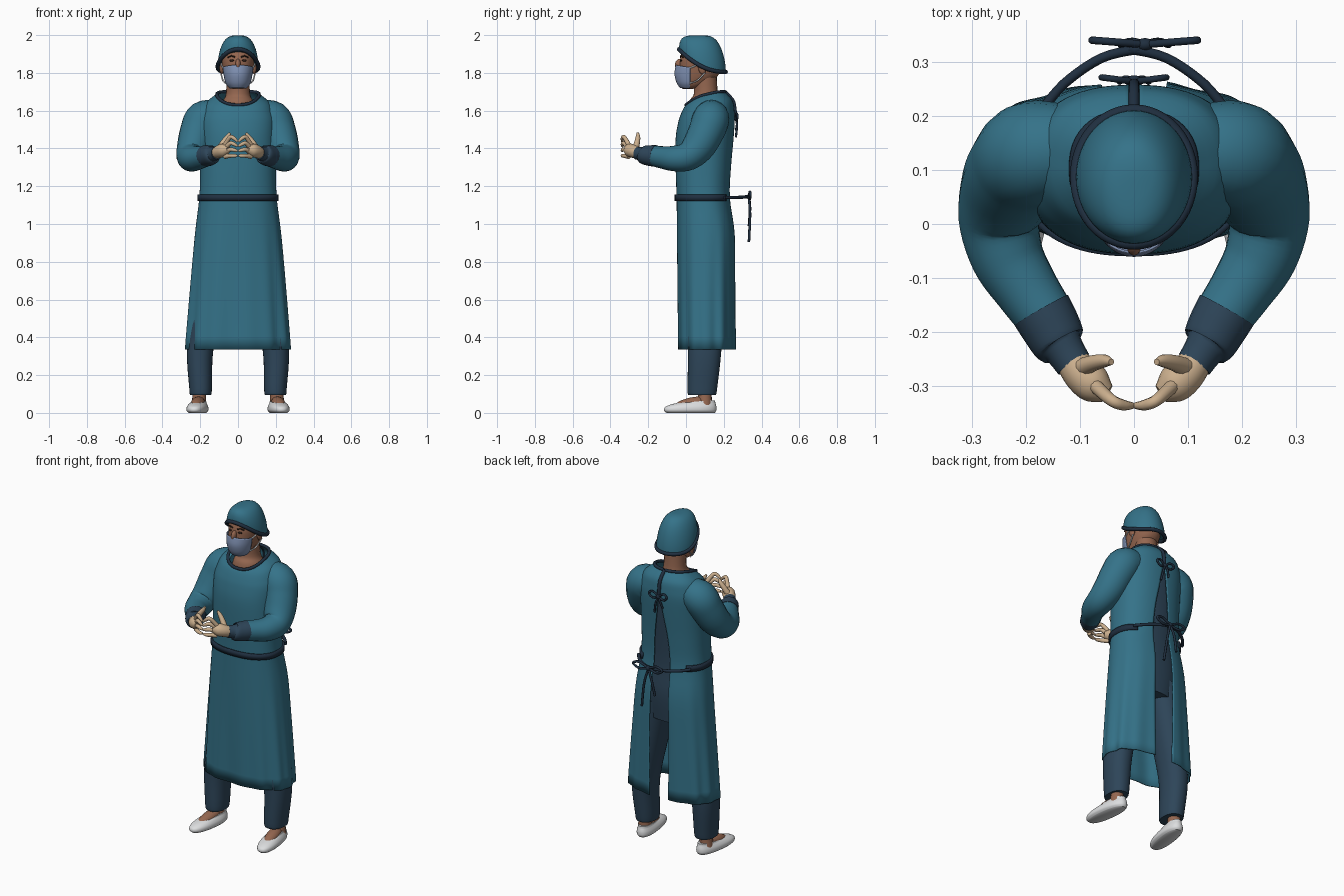
import bpy, bmesh, math
from mathutils import Matrix, Vector

cube = bpy.data.objects.get("Cube")
if cube:
    bpy.data.objects.remove(cube)


def material(name, r, g, b):
    m = bpy.data.materials.new(name)
    m.use_nodes = True
    m.diffuse_color = (r, g, b, 1)
    bsdf = next(n for n in m.node_tree.nodes if n.type == 'BSDF_PRINCIPLED')
    bsdf.inputs["Base Color"].default_value = (r, g, b, 1)
    bsdf.inputs["Roughness"].default_value = 0.8
    return m


TEAL = material("gown teal", 0.035, 0.17, 0.25)
NAVY = material("scrubs navy", 0.027, 0.06, 0.10)
TRIM = material("trim dark blue", 0.014, 0.028, 0.05)
SKIN = material("skin brown", 0.30, 0.135, 0.08)
GLOVE = material("glove cream", 0.60, 0.43, 0.27)
MASK = material("mask blue", 0.22, 0.29, 0.46)
WHITE = material("shoe white", 0.72, 0.73, 0.74)
HAIR = material("brow dark brown", 0.03, 0.015, 0.01)


def finish(mesh, name, mat):
    mesh.materials.clear()
    mesh.materials.append(mat)
    for p in mesh.polygons:
        p.use_smooth = True
        p.material_index = 0
    mesh.set_sharp_from_angle(angle=math.radians(50))
    ob = bpy.data.objects.new(name, mesh)
    bpy.context.collection.objects.link(ob)
    return ob


def smooth_path(pts, steps):
    """Catmull-Rom interpolation of equal-length tuples."""
    out = []
    for i in range(len(pts) - 1):
        a, b = pts[max(i - 1, 0)], pts[i]
        c, d = pts[i + 1], pts[min(i + 2, len(pts) - 1)]
        for k in range(steps):
            t = k / steps
            out.append(tuple(
                q + 0.5 * t * (r - p + t * (2 * p - 5 * q + 4 * r - s + t * (3 * (q - r) + s - p)))
                for p, q, r, s in zip(a, b, c, d)))
    return out + [tuple(pts[-1])]


def ring(sec, n, power=2.0, fold=None, cx=0):
    """Section: z, half width, front y, back y, half slit at the back, tilt, centre x."""
    z, hw, yf, yb, slit, tilt, ox = (tuple(sec) + (0, 0, 0))[:7]
    a0 = math.asin(min(1, max(slit, 0) / hw) ** (power / 2)) if slit > 0 else 0
    count = n if slit > 0 else n + 1
    pts = []
    for i in range(n):
        th = a0 + (2 * math.pi - 2 * a0) * i / (count - 1)
        s, c = math.sin(th), math.cos(th)
        k = 1 + (fold(th, z) if fold else 0)
        x = hw * k * math.copysign(abs(s) ** (2 / power), s)
        y = (yf + yb) / 2 + (yb - yf) / 2 * k * math.copysign(abs(c) ** (2 / power), c)
        pts.append(Vector((x + ox + cx, y, z + tilt * (c + 0.55 * s * s))))
    return pts


def loft(name, mat, secs, n=48, power=2.0, steps=4, fold=None, cap=True, thick=0, cx=0):
    bm = bmesh.new()
    is_open = len(secs[0]) > 4 and secs[0][4] > 0
    rows = [[bm.verts.new(p) for p in ring(s, n, power, fold, cx)]
            for s in smooth_path(secs, steps)]
    for lo, hi in zip(rows, rows[1:]):
        for i in range(n - 1 if is_open else n):
            j = (i + 1) % n
            bm.faces.new((lo[i], lo[j], hi[j], hi[i]))
    if cap and not is_open:
        bm.faces.new(rows[0])
        bm.faces.new(rows[-1])
    bmesh.ops.recalc_face_normals(bm, faces=bm.faces)
    mesh = bpy.data.meshes.new(name)
    bm.to_mesh(mesh)
    bm.free()
    ob = finish(mesh, name, mat)
    if thick:
        mod = ob.modifiers.new("thickness", 'SOLIDIFY')
        mod.thickness = thick
    return ob


def tube(name, mat, pts, radius=None, steps=5, closed=False, sides=3):
    """Round tube through points; a fourth value is the radius."""
    pts = [tuple(p) + ((radius,) if radius else ()) for p in pts]
    if steps > 1:
        pts = smooth_path(pts, steps)
    cu = bpy.data.curves.new(name, 'CURVE')
    cu.dimensions = '3D'
    cu.bevel_depth, cu.bevel_resolution, cu.use_fill_caps = 1, sides, True
    sp = cu.splines.new('POLY')
    sp.points.add(len(pts) - 1)
    sp.use_cyclic_u = closed
    for p, (x, y, z, r) in zip(sp.points, pts):
        p.co, p.radius = (x, y, z, 1), r
    tmp = bpy.data.objects.new(name + " path", cu)
    bpy.context.collection.objects.link(tmp)
    mesh = bpy.data.meshes.new_from_object(
        tmp.evaluated_get(bpy.context.evaluated_depsgraph_get()))
    bpy.data.objects.remove(tmp)
    return finish(mesh, name, mat)


def ball(name, mat, loc, size, tilt=0):
    bm = bmesh.new()
    bmesh.ops.create_uvsphere(bm, u_segments=20, v_segments=12, radius=1, matrix=Matrix.Translation(loc)
                              @ Matrix.Rotation(tilt, 4, 'X') @ Matrix.Diagonal((*size, 1)))
    mesh = bpy.data.meshes.new(name)
    bm.to_mesh(mesh)
    bm.free()
    return finish(mesh, name, mat)


# Gown, open down the back, with folds that grow toward the hem
def skirt_folds(th, z):
    f = min(1, max(0, (1.1 - z) / 0.7))
    return f * (0.018 * math.sin(13 * th) + 0.014 * math.sin(7 * th + 1))


COLLAR = (1.665, 0.112, 0.0, 0.205, 0.006, 0.035)
loft("gown", TEAL, [
    (0.335, 0.278, -0.04, 0.262, 0.06, 0), (0.7, 0.25, -0.045, 0.262, 0.065, 0),
    (0.95, 0.228, -0.048, 0.26, 0.06, 0), (1.14, 0.205, -0.05, 0.235, 0.055, 0),
    (1.3, 0.2, -0.055, 0.24, 0.045, 0), (1.45, 0.2, -0.055, 0.252, 0.022, 0),
    (1.54, 0.2, -0.042, 0.258, 0.008, 0.005), (1.59, 0.188, -0.028, 0.256, 0.006, 0.01),
    (1.635, 0.165, -0.012, 0.245, 0.006, 0.02), COLLAR],
    n=120, power=2.35, fold=skirt_folds, thick=0.006)
tube("collar_trim", TRIM, ring(COLLAR, 48, 2.35), 0.009, steps=1)
tube("back_seam_trim", TRIM, [(0, 0.206, 1.7), (0, 0.247, 1.655), (0, 0.258, 1.61), (0, 0.261, 1.56)], 0.01)

# Scrubs under the gown
loft("scrub_top", NAVY, [
    (0.78, 0.16, 0.0, 0.21), (0.95, 0.19, -0.02, 0.225), (1.14, 0.175, -0.03, 0.212),
    (1.45, 0.175, -0.03, 0.23), (1.56, 0.15, 0.0, 0.235), (1.62, 0.09, 0.04, 0.2)], power=2.3)

# Belt, its loose ends and the bows
loft("belt", TRIM, [(1.122, 0.214, -0.06, 0.246, 0.15, 0), (1.156, 0.214, -0.06, 0.246, 0.15, 0)],
     n=64, power=2.35, steps=1, thick=0.012)


def bow(name, cx, y, z, w, drop, r):
    ball(name + "_knot", TRIM, (cx, y, z), (0.016, 0.012, 0.014))
    for s in (1, -1):
        tube(name + "_loop", TRIM, [(cx, y, z), (cx + s * w * 0.6, y + 0.005, z + 0.025),
             (cx + s * w, y + 0.008, z + 0.01), (cx + s * w * 0.6, y + 0.005, z - 0.012), (cx, y, z)], r)
        length = drop if s > 0 else drop * 0.65
        tube(name + "_tail", TRIM, [(cx, y, z), (cx + s * w * 0.25, y + 0.006, z - length * 0.4),
             (cx + s * w * 0.45, y, z - length)], r)


bow("waist_bow", 0.02, 0.333, 1.145, 0.098, 0.24, 0.007)
bow("neck_bow", 0, 0.264, 1.56, 0.06, 0.1, 0.006)

# Neck and head
tube("neck", SKIN, [(0, 0.103, 1.6, 0.095), (0, 0.103, 1.645, 0.085), (0, 0.105, 1.69, 0.064),
                    (0, 0.1, 1.8, 0.062)], sides=8)
loft("head", SKIN, [
    (1.716, 0.03, -0.018, 0.04), (1.735, 0.053, -0.03, 0.1), (1.78, 0.072, -0.036, 0.165),
    (1.83, 0.083, -0.034, 0.188), (1.88, 0.088, -0.03, 0.192), (1.93, 0.08, -0.01, 0.18),
    (1.96, 0.05, 0.03, 0.14)], power=2.2)
ball("nose", SKIN, (0, -0.038, 1.847), (0.014, 0.02, 0.028), -0.3)

# Face mask wrapped round the jaw
loft("face_mask", MASK, [
    (1.718, 0.044, -0.032, 0.08, 0, -0.002), (1.745, 0.066, -0.05, 0.12, 0, -0.003),
    (1.79, 0.077, -0.061, 0.14, 0, -0.005), (1.832, 0.084, -0.054, 0.15, 0, -0.01)],
    power=2.1, cap=False, thick=0.004)
face = bpy.data.objects["face_mask"].data
bm = bmesh.new()
bm.from_mesh(face)
bmesh.ops.bisect_plane(bm, geom=bm.verts[:] + bm.edges[:] + bm.faces[:],
                       plane_co=(0, 0.022, 0), plane_no=(0, 1, 0), clear_outer=True)
bm.to_mesh(face)
bm.free()

# Cap dome with a tilted rim
dome = []
for k in range(11):
    a = math.radians(8.9 * k)
    r = math.cos(a) ** 0.65
    dome.append((1.865 + 0.134 * math.sin(a), 0.108 * r, 0.088 - 0.125 * r, 0.088 + 0.123 * r,
                 0, -0.06 * math.cos(a) ** 2))
loft("cap", TEAL, dome, steps=1)
tube("cap_band", TRIM, ring(dome[0], 48), 0.011, steps=1, closed=True)

for s, side in ((1, "left"), (-1, "right")):
    def mirrored(*pts):
        return [(s * p[0],) + tuple(p[1:]) for p in pts]

    # Face details
    ball(side + "_ear", SKIN, (s * 0.086, 0.085, 1.825), (0.012, 0.02, 0.033), 0.2)
    ball(side + "_eye", HAIR, (s * 0.033, -0.027, 1.866), (0.013, 0.006, 0.006))
    tube(side + "_brow", HAIR, mirrored((0.015, -0.029, 1.883), (0.035, -0.026, 1.89),
                                        (0.054, -0.015, 1.882)), 0.004)
    tube(side + "_upper_mask_strap", WHITE, mirrored((0.078, 0.02, 1.826), (0.086, 0.05, 1.838),
                                                     (0.09, 0.085, 1.855)), 0.004)
    tube(side + "_lower_mask_strap", WHITE, mirrored((0.064, 0.02, 1.745), (0.08, 0.06, 1.76),
                                                     (0.09, 0.1, 1.8)), 0.004)

    # Sleeve and gathered cuff
    tube(side + "_sleeve", TEAL, mirrored(
        (0.1, 0.135, 1.575, 0.08), (0.18, 0.132, 1.555, 0.098), (0.212, 0.108, 1.49, 0.095),
        (0.235, 0.065, 1.41, 0.088), (0.25, 0.01, 1.358, 0.076), (0.235, -0.06, 1.347, 0.068),
        (0.2, -0.12, 1.352, 0.06), (0.167, -0.168, 1.36, 0.055)), sides=8)
    tube(side + "_cuff", NAVY, mirrored(
        (0.172, -0.16, 1.36, 0.057), (0.155, -0.19, 1.362, 0.055), (0.138, -0.222, 1.366, 0.05),
        (0.13, -0.233, 1.37, 0.038), (0.112, -0.26, 1.375, 0.034)), sides=8)

    # Gloved hand with fingertips meeting in the middle
    tube(side + "_palm", GLOVE, mirrored(
        (0.118, -0.252, 1.375, 0.03), (0.095, -0.28, 1.385, 0.035), (0.072, -0.3, 1.392, 0.034),
        (0.05, -0.315, 1.395, 0.018)), sides=6)
    tube(side + "_thumb", GLOVE, mirrored(
        (0.1, -0.268, 1.395, 0.018), (0.075, -0.258, 1.435, 0.015), (0.055, -0.254, 1.462, 0.012),
        (0.042, -0.256, 1.482, 0.006)))
    for f, name in enumerate(("index", "middle", "ring", "little")):
        z = 1.422 - 0.02 * f
        lift = 0.038 - 0.013 * f
        tube(side + "_" + name + "_finger", GLOVE, mirrored(
            (0.07, -0.302, z - 0.005, 0.013), (0.042, -0.327, z + lift, 0.011),
            (0.02, -0.336, z + lift * 0.8, 0.01), (0.002, -0.337, z + lift * 0.35, 0.006)))

    # Belt end running back to the bow
    tube(side + "_belt_tie", TRIM, mirrored((0.175, 0.205, 1.14), (0.13, 0.26, 1.14),
                                            (0.06, 0.308, 1.143), (-0.01, 0.325, 1.146)), 0.009)

    # Trouser leg
    loft(side + "_trouser_leg", NAVY, [
        (0.095, 0.056, 0.012, 0.158, 0, 0, s * 0.198), (0.13, 0.06, 0.008, 0.165, 0, 0, s * 0.198),
        (0.34, 0.07, 0.01, 0.188, 0, 0, s * 0.2), (0.6, 0.082, 0.0, 0.2, 0, 0, s * 0.155),
        (0.88, 0.098, -0.01, 0.215, 0, 0, s * 0.1)], n=32, power=2.2)

    # Ankle, instep and slip-on shoe, turned out a little
    tube(side + "_ankle", SKIN, mirrored((0.2, 0.1, 0.16, 0.036), (0.205, 0.1, 0.09, 0.036),
                                         (0.207, 0.1, 0.04, 0.04)), sides=6)
    foot = [ball(side + "_instep", SKIN, (0, -0.055, 0.05), (0.036, 0.095, 0.032), 0.2),
            loft(side + "_shoe", WHITE, [
                (0.0, 0.042, -0.19, 0.068), (0.012, 0.053, -0.203, 0.076), (0.03, 0.053, -0.198, 0.077),
                (0.045, 0.046, -0.165, 0.074, 0, 0.006), (0.056, 0.038, -0.115, 0.07, 0, 0.01)],
                n=32, power=2.3)]
    for ob in foot:
        ob.location = (s * 0.206, 0.085, 0)
        ob.rotation_euler.z = s * 0.14
